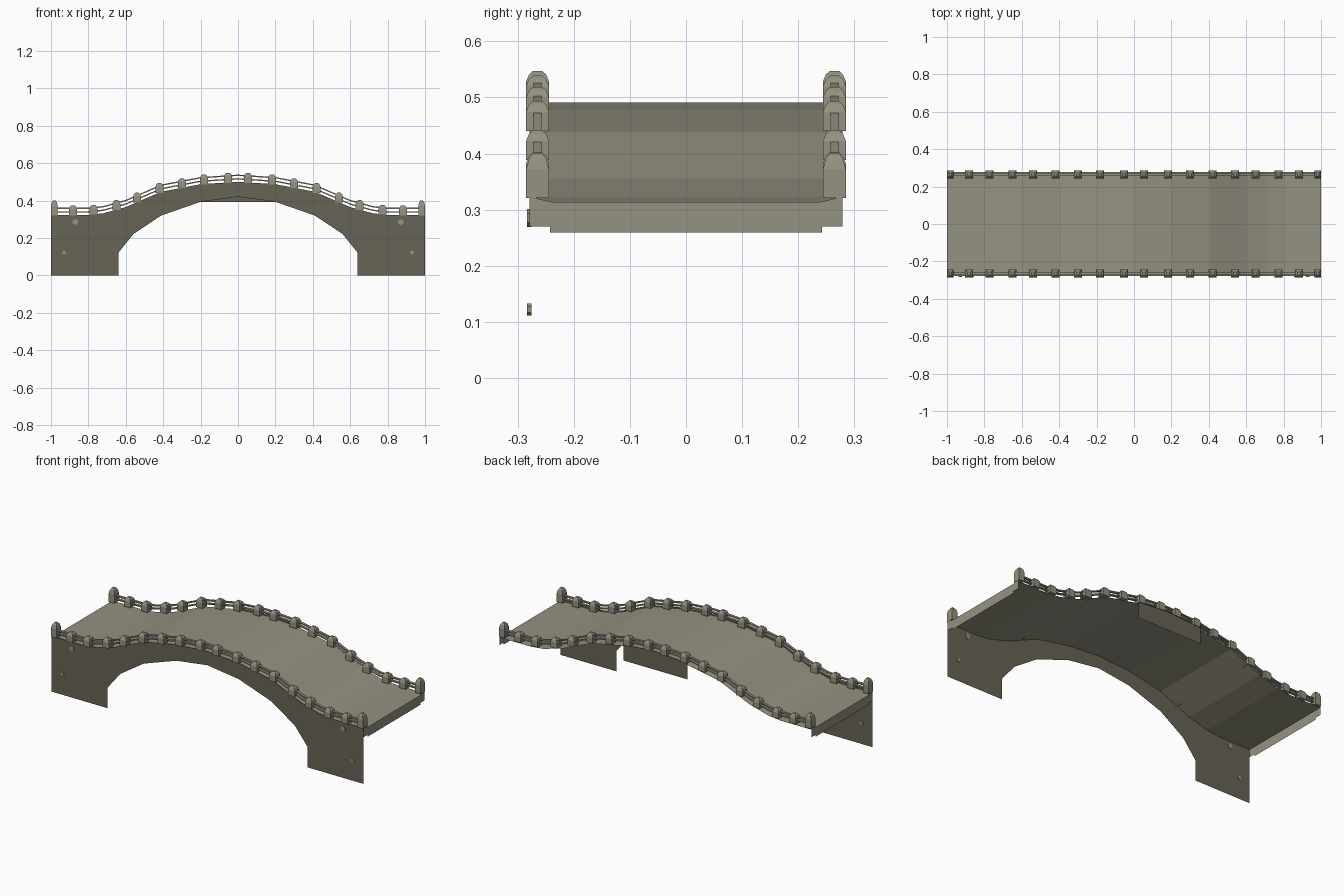
import bpy, bmesh

if "Cube" in bpy.data.objects:
    bpy.data.objects.remove(bpy.data.objects["Cube"])

def material(name, rgb):
    m = bpy.data.materials.new(name)
    m.diffuse_color = (*rgb, 1)
    m.use_nodes = True
    m.node_tree.nodes["Principled BSDF"].inputs["Base Color"].default_value = m.diffuse_color
    return m

STONE = material("light stone", (0.30, 0.287, 0.22))
WALL = material("dark stone", (0.135, 0.125, 0.092))

# crown line of the bridge (right half) and arch opening
HALF = [(0, .50), (.2, .487), (.41, .447), (.6, .365), (.72, .332), (.8, .323), (1, .323)]
ARCH = [(.64, 0), (.64, .12), (.56, .22), (.41, .32), (.2, .393), (0, .42)]

def mirrored(pts):
    return [(-x, z) for x, z in reversed(pts[1:])] + pts

CROWN = mirrored(HALF)

def crown_z(x):
    x = abs(x)
    for (x0, z0), (x1, z1) in zip(HALF, HALF[1:]):
        if x <= x1:
            return z0 + (z1 - z0) * (x - x0) / (x1 - x0)
    return HALF[-1][1]

def make(name, verts, faces, mat):
    me = bpy.data.meshes.new(name)
    me.from_pydata(verts, [], faces)
    ob = bpy.data.objects.new(name, me)
    bpy.context.collection.objects.link(ob)
    me.materials.append(mat)
    return ob

def flat(name, pts, mat):
    ob = make(name, pts, [list(range(len(pts)))], mat)
    bm = bmesh.new()
    bm.from_mesh(ob.data)
    bmesh.ops.triangulate(bm, faces=bm.faces[:], ngon_method='EAR_CLIP')
    bm.to_mesh(ob.data)
    bm.free()
    return ob

# deck: one curved sheet
W = 0.279
dv = [(x, s * W, z - .009) for x, z in CROWN for s in (-1, 1)]
df = [(2*i, 2*i+2, 2*i+3, 2*i+1) for i in range(len(CROWN) - 1)]
make("deck", dv, df, STONE)

# front wall with arch opening
arch_line = ARCH + [(-x, z) for x, z in reversed(ARCH[:-1])]
outline = [(-1, 0)] + CROWN + [(1, 0)] + arch_line
flat("front_wall", [(x, -W, z) for x, z in outline], WALL)

# short back wall at the crown
back = [(-.205, .393), (.205, .393), (.205, .487), (0, .50), (-.205, .487)]
flat("back_wall_piece", [(x, W, z) for x, z in back], WALL)

# hanging plates closing the deck ends
for s, side in ((-1, "left"), (1, "right")):
    prof = [(-W, .27), (-.242, .27), (-.242, .259), (.242, .259),
            (.242, .27), (W, .27), (W, .323), (.24, .314), (-.24, .314), (-W, .323)]
    flat(side + "_end_plate", [(s, y, z) for y, z in prof], STONE)

# railing bars following the crown
def bar(name, y, dz, hw=.007, hh=.0035):
    verts, faces = [], []
    for x, z in CROWN:
        verts += [(x, y + a * hw, z + dz + b * hh) for a, b in ((-1, -1), (1, -1), (1, 1), (-1, 1))]
    n = len(CROWN)
    for i in range(n - 1):
        for k in range(4):
            j = (k + 1) % 4
            faces.append((4*i+k, 4*i+j, 4*i+4+j, 4*i+4+k))
    faces += [(3, 2, 1, 0), tuple(range(4*n - 4, 4*n))]
    make(name, verts, faces, STONE)

# posts: square shafts with stepped chamfered caps
def post(name, x, y, height, hx):
    z = crown_z(x)
    levels = [(-.002, 1), (height * .62, 1), (height * .87, .75), (height, .38)]
    verts, faces = [], []
    for dz, k in levels:
        verts += [(x + a * hx * k, y + b * .0205 * k, z + dz)
                  for a, b in ((-1, -1), (1, -1), (1, 1), (-1, 1))]
    for i in range(3):
        for k in range(4):
            j = (k + 1) % 4
            faces.append((4*i+k, 4*i+j, 4*i+4+j, 4*i+4+k))
    faces += [(3, 2, 1, 0), (12, 13, 14, 15)]
    make(name, verts, faces, STONE)

for s, side in ((-1, "front"), (1, "back")):
    y = s * .2645
    bar(side + "_lower_bar", y, .016)
    bar(side + "_upper_bar", y, .035)
    for i, px in enumerate((.053, .182, .30, .42, .54, .65, .773, .882, .982)):
        end = px > .95
        for m in (-1, 1):
            post(f"{side}_post_{i}_{'left' if m < 0 else 'right'}", m * px, y,
                 .078 if end else .051, .018 if end else .021)

# small bolts through the front wall
for m in (-1, 1):
    for x, z, r in ((.87, .285, .016), (.93, .122, .011)):
        bpy.ops.mesh.primitive_cylinder_add(vertices=6, radius=r, depth=.008,
                                            location=(m * x, -W, z), rotation=(1.5708, 0, 0))
        bpy.context.object.name = "wall_bolt"
        bpy.context.object.data.materials.append(STONE)
